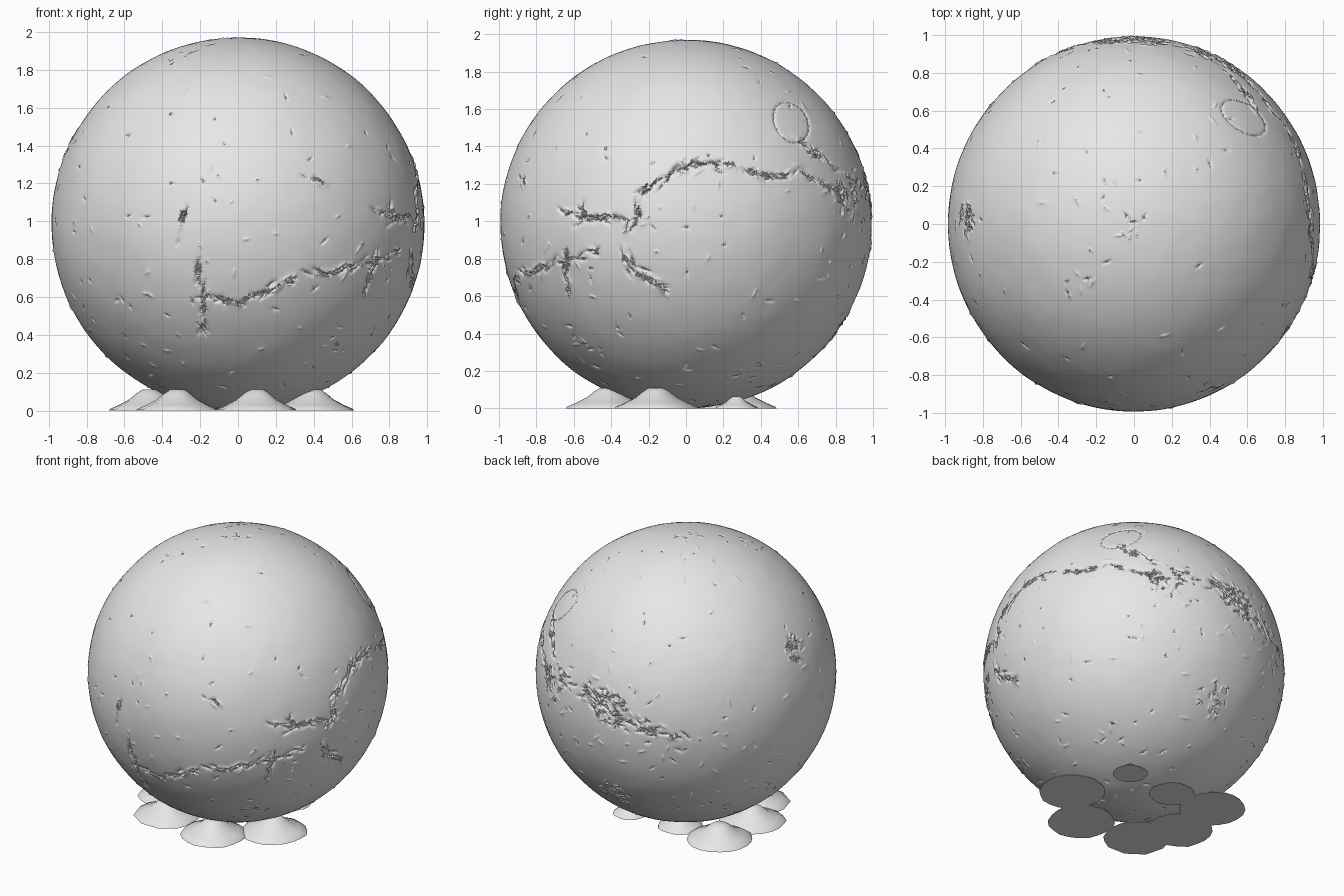
import bpy, bmesh, math, random
from mathutils import Vector, kdtree, noise

cube = bpy.data.objects.get("Cube")
if cube:
    bpy.data.objects.remove(cube, do_unlink=True)

random.seed(4)
R = 0.985
CENTRE = Vector((0, 0, R))

grey = bpy.data.materials.new("light_grey")
grey.use_nodes = True
grey.diffuse_color = (0.8, 0.8, 0.8, 1)
grey.node_tree.nodes["Principled BSDF"].inputs["Base Color"].default_value = (0.8, 0.8, 0.8, 1)


def make_object(name, bm):
    mesh = bpy.data.meshes.new(name)
    bm.to_mesh(mesh)
    bm.free()
    mesh.materials.append(grey)
    obj = bpy.data.objects.new(name, mesh)
    bpy.context.collection.objects.link(obj)
    return obj


def smooth(obj, degrees):
    bpy.ops.object.select_all(action="DESELECT")
    obj.select_set(True)
    bpy.context.view_layer.objects.active = obj
    bpy.ops.object.shade_smooth_by_angle(angle=math.radians(degrees))


# Directions on the globe, from a point on its front or right side
def on_front(x, z):
    return Vector((x, -math.sqrt(max(0, R * R - x * x - (z - R) ** 2)), z - R)).normalized()


def on_right(y, z):
    return Vector((math.sqrt(max(0, R * R - y * y - (z - R) ** 2)), y, z - R)).normalized()


def random_tangent(p):
    v = Vector([random.gauss(0, 1) for _ in range(3)])
    return (v - p * v.dot(p)).normalized()


# Relief is made of many short grooves and ridges
samples = []


def groove(p, direction, length, width, depth):
    steps = max(2, int(length / 0.009))
    for i in range(steps + 1):
        t = i / steps - 0.5
        taper = 1 - 1.2 * abs(t)
        samples.append(((p + direction * length * t).normalized(), width, depth * taper))


def canyon(points, spread, density):
    for a, b in zip(points, points[1:]):
        along = b - a
        for _ in range(max(2, int(along.length * density))):
            p = a + along * random.random()
            p = (p + random_tangent(p) * random.gauss(0, spread)).normalized()
            d = (along.normalized() + random_tangent(p) * 0.5).normalized()
            groove(p, d, random.uniform(0.03, 0.08), 0.013,
                   random.choice((-0.016, -0.012, 0.008)))


def rough_patch(centre, radius, count):
    c = Vector(centre).normalized()
    for _ in range(count):
        p = (c + random_tangent(c) * radius * math.sqrt(random.random())).normalized()
        groove(p, random_tangent(p), random.uniform(0.02, 0.045), 0.011,
               random.choice((-0.012, 0.008)))


right_canyons = [
    [(-0.65, 1.05), (-0.55, 1.03), (-0.4, 1.0)],
    [(-0.33, 0.92), (-0.26, 1.02), (-0.25, 1.13), (-0.18, 1.2), (-0.05, 1.28), (0.12, 1.32),
     (0.3, 1.27), (0.45, 1.23), (0.6, 1.27), (0.72, 1.2), (0.85, 1.15)],
    [(-0.33, 0.85), (-0.3, 0.75), (-0.2, 0.68), (-0.08, 0.63)],
    [(0.6, 1.42), (0.68, 1.36), (0.8, 1.3)],
    [(-0.63, 0.85), (-0.62, 0.6)],
]
front_canyons = [
    [(-0.3, 1.05), (-0.3, 0.88)],
    [(-0.22, 0.8), (-0.19, 0.62), (-0.18, 0.4)],
    [(-0.18, 0.6), (0, 0.57), (0.15, 0.63), (0.35, 0.72), (0.5, 0.74), (0.7, 0.78), (0.85, 0.85)],
    [(0.8, 1.12), (0.82, 1.03), (0.93, 1.02)],
    [(0.34, 1.24), (0.45, 1.21)],
]
for path in right_canyons:
    canyon([on_right(*p) for p in path], 0.022, 70)
for path in front_canyons:
    canyon([on_front(*p) for p in path], 0.016, 55)

# Large ring-shaped rim
rim = [on_right(0.56 + 0.075 * math.cos(a) + 0.03 * math.cos(a + 1),
                1.53 + 0.11 * math.sin(a)) for a in (i * math.tau / 24 for i in range(25))]
for a, b in zip(rim, rim[1:]):
    groove((a + b) / 2, (b - a).normalized(), (b - a).length * 1.5, 0.013, -0.009)

# Broken ground across the back and the small rough areas
canyon([Vector(p).normalized() for p in
        [(0.4, 0.88, 0.2), (0.15, 0.95, 0.2), (-0.08, 0.97, 0.12), (-0.3, 0.93, 0.03),
         (-0.51, 0.84, -0.03)]], 0.06, 90)
rough_patch((-0.08, 0.97, 0.12), 0.13, 70)
rough_patch((0.45, 0.86, 0.15), 0.14, 40)
rough_patch((-0.89, 0.03, 0.42), 0.09, 55)
rough_patch((0, 0.8, -0.57), 0.13, 30)
rough_patch((0, 0, 1), 0.08, 7)
rough_patch((-0.3, -0.35, 0.87), 0.1, 7)

# Scattered flecks, thicker around the lower half
for _ in range(330):
    p = Vector([random.gauss(0, 1) for _ in range(3)]).normalized()
    if random.random() < 0.85 - 0.5 * p.z:
        groove(p, random_tangent(p), random.uniform(0.015, 0.05), 0.011,
               random.choice((-0.011, 0.008)))

tree = kdtree.KDTree(len(samples))
for i, s in enumerate(samples):
    tree.insert(s[0], i)
tree.balance()

# Globe, refined only beside the relief
bm = bmesh.new()
bmesh.ops.create_icosphere(bm, subdivisions=6, radius=1)
for reach in (0.03, 0.02, 0.012):
    near = [e for e in bm.edges
            if tree.find(((e.verts[0].co + e.verts[1].co) / 2).normalized())[2] < reach]
    bmesh.ops.subdivide_edges(bm, edges=near, cuts=1, use_grid_fill=True)
    for v in bm.verts:
        v.co.normalize()
bmesh.ops.triangulate(bm, faces=bm.faces[:])
for v in bm.verts:
    p = v.co.copy()
    _, i, dist = tree.find(p)
    _, width, depth = samples[i]
    swell = 0.003 * noise.noise(p * 3) + 0.0015 * noise.noise(p * 11)
    h = R + swell + depth * max(0, 1 - dist / width)
    v.co = CENTRE + Vector((p.x * h, p.y * h * 1.008, p.z * h))
    v.co.z = max(v.co.z, 0.001)
smooth(make_object("globe", bm), 35)

# Flared feet under the globe: x, y, radius
feet = [(0.40, -0.16, 0.22), (0.10, -0.42, 0.22), (-0.32, -0.35, 0.22), (-0.47, -0.09, 0.22),
        (-0.45, 0.26, 0.22), (-0.12, 0.24, 0.15), (0.26, 0.27, 0.115)]
profile = [(1, 0), (0.98, 0.008), (0.75, 0.03), (0.5, 0.058), (0.32, 0.09), (0.18, 0.11)]
SIDES = 20
for number, (x, y, radius) in enumerate(feet, 1):
    bm = bmesh.new()
    rings = []
    wobble = [random.uniform(0.95, 1.02) for _ in range(SIDES)]
    height = min(1, radius / 0.2)
    for r, z in profile:
        rings.append([bm.verts.new((x + radius * r * w * math.cos(i * math.tau / SIDES),
                                    y + radius * r * w * math.sin(i * math.tau / SIDES),
                                    z * height)) for i, w in enumerate(wobble)])
    for low, high in zip(rings, rings[1:]):
        for i in range(SIDES):
            j = (i + 1) % SIDES
            bm.faces.new((low[i], low[j], high[j], high[i]))
    bm.faces.new(rings[-1])
    bm.faces.new(rings[0][::-1])
    smooth(make_object(f"foot_{number}", bm), 40)
